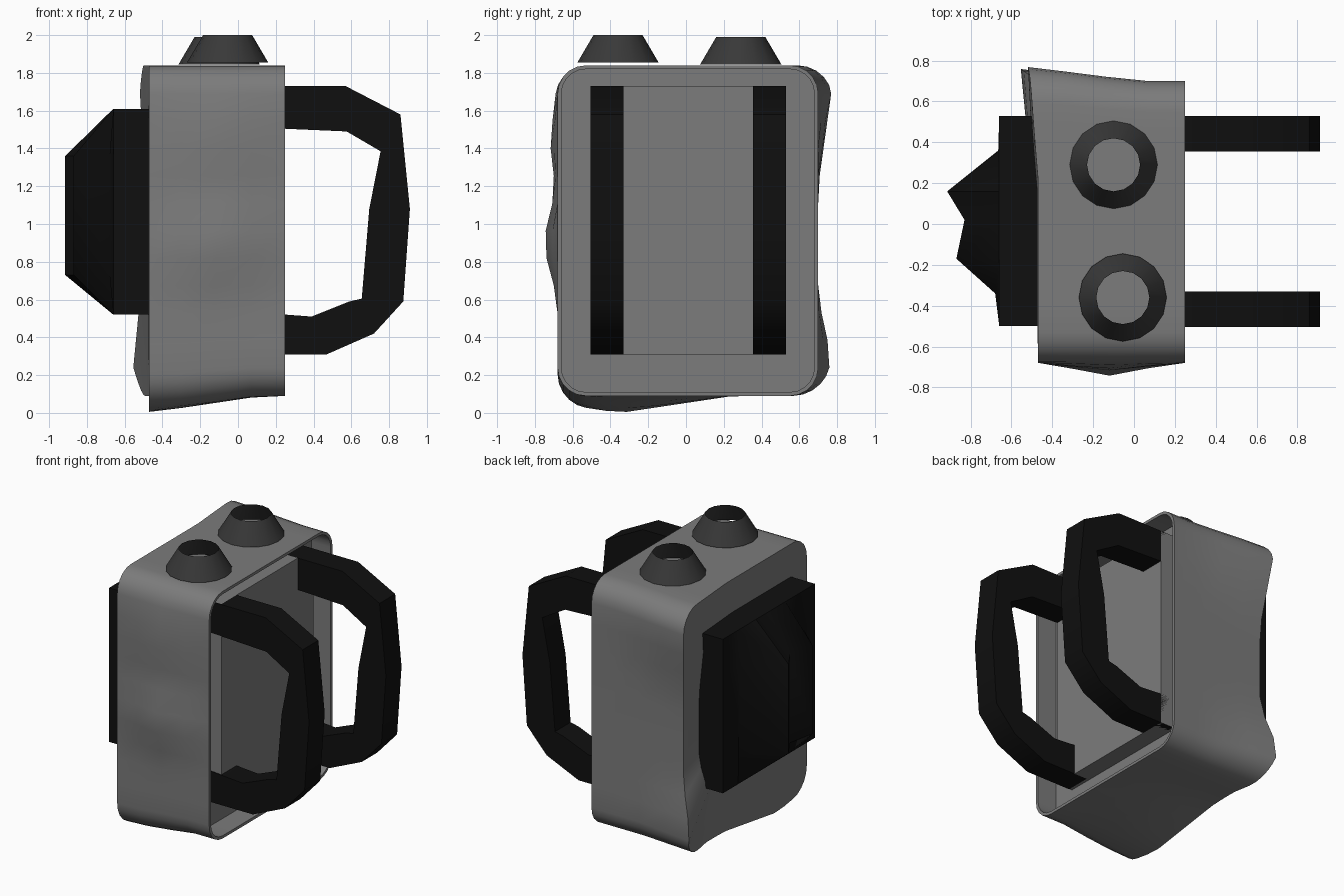
import bpy, bmesh, math
from mathutils import Vector

if "Cube" in bpy.data.objects:
    bpy.data.objects.remove(bpy.data.objects["Cube"])


def material(name, c):
    m = bpy.data.materials.new(name)
    m.diffuse_color = (*c, 1)
    m.use_nodes = True
    m.node_tree.nodes["Principled BSDF"].inputs["Base Color"].default_value = m.diffuse_color
    return m


GREY = material("grey cloth", (0.2, 0.2, 0.2))
DARK = material("dark grey rubber", (0.04, 0.04, 0.04))
BLACK = material("black cloth", (0.005, 0.005, 0.005))


def make(name, verts, faces, mat, angle=None, fix=True):
    me = bpy.data.meshes.new(name)
    me.from_pydata(verts, [], faces)
    if fix:
        bm = bmesh.new()
        bm.from_mesh(me)
        bmesh.ops.recalc_face_normals(bm, faces=bm.faces)
        bm.to_mesh(me)
        bm.free()
    ob = bpy.data.objects.new(name, me)
    bpy.context.collection.objects.link(ob)
    me.materials.append(mat)
    if angle:
        bpy.ops.object.select_all(action='DESELECT')
        ob.select_set(True)
        bpy.context.view_layer.objects.active = ob
        bpy.ops.object.shade_smooth_by_angle(angle=math.radians(angle))
    return ob


def rounded(y0, y1, z0, z1, r, seg=5, side=10):
    """Rounded rectangle in the YZ plane, with subdivided straight sides."""
    pts = []
    corners = [(y1 - r, z1 - r), (y0 + r, z1 - r), (y0 + r, z0 + r), (y1 - r, z0 + r)]
    for k, (cy, cz) in enumerate(corners):
        for i in range(seg + 1):
            a = math.pi / 2 * (k + i / seg)
            pts.append((cy + r * math.cos(a), cz + r * math.sin(a)))
        ny, nz = corners[(k + 1) % 4]
        a = math.pi / 2 * (k + 1)
        p = Vector(pts[-1])
        q = Vector((ny + r * math.cos(a), nz + r * math.sin(a)))
        pts += [tuple(p.lerp(q, i / side)) for i in range(1, side)]
    return pts


# Bag body: rounded shell, open towards the straps, with a few sagging lumps
BUMPS = [  # centre, push, radius
    ((-.47, .70, 1.70), (-.05, .07, 0), .5),
    ((-.47, .70, .29), (-.10, .07, 0), .32),
    ((-.12, -.68, .90), (0, -.08, 0), .3),
    ((-.12, -.68, 1.43), (0, -.04, 0), .35),
    ((-.47, -.35, .09), (0, 0, -.09), .6),
]


def sag(p):
    out = Vector(p)
    for c, d, r in BUMPS:
        w = max(0, 1 - (Vector(p) - Vector(c)).length / r)
        out += Vector(d) * w
    return out


outer = rounded(-.68, .70, .09, 1.84, .15)
inner = rounded(-.66, .68, .11, 1.82, .13)
n = len(outer)
rings = [[(x, y, z) for y, z in inner] for x in (.1, .25)]
rings += [[sag((x, y, z)) for y, z in outer] for x in (.25, .07, -.12, -.30, -.47)]
verts = [v for r in rings for v in r]
faces = [(k * n + i, k * n + (i + 1) % n, (k + 1) * n + (i + 1) % n, (k + 1) * n + i)
         for k in range(len(rings) - 1) for i in range(n)]
faces.append(tuple(range(n)))
last = (len(rings) - 1) * n
verts.append((-.48, 0, 1))
faces += [(last + i, last + (i + 1) % n, len(verts) - 1) for i in range(n)]
make("bag_body", verts, faces, GREY, 40)


def prism(name, outline, y0, y1, mat, quads=None, angle=None):
    m = len(outline)
    vs = [(x, y, z) for y in (y0, y1) for x, z in outline]
    fs = [(i, (i + 1) % m, m + (i + 1) % m, m + i) for i in range(m)]
    caps = quads or [tuple(range(m))]
    fs += caps + [tuple(m + i for i in c) for c in caps]
    return make(name, vs, fs, mat, angle)


# Back panel between the straps
prism("back_panel", [(.09, .31), (.22, .31), (.22, 1.73), (.09, 1.73)], -.5, .53, GREY)

# Shoulder straps: one bent outline, extruded twice
out = [(.12, 1.73), (.57, 1.73), (.86, 1.58), (.91, 1.08), (.875, .59), (.72, .42), (.47, .31), (.12, .31)]
ins = [(.12, 1.51), (.575, 1.49), (.755, 1.385), (.695, 1.08), (.655, .605), (.59, .59), (.39, .51), (.12, .53)]
h = len(out)
band = [(i, i + 1, 2 * h - 2 - i, 2 * h - 1 - i) for i in range(h - 1)]
for side, y0, y1 in (("right", -.505, -.33), ("left", .355, .53)):
    prism("strap_" + side, out + ins[::-1], y0, y1, BLACK, band, 40)

# Front pocket: a coarse height grid bulging towards -x, with side walls
ys = [-.50, -.34, -.17, .02, .16, .36, .53]
zs = [.52, .73, 1.36, 1.61]
bulge = [-.66, -.68, -.87, -.83, -.915, -.665, -.66]
R, C = len(zs), len(ys)
verts = [(bulge[i] if 0 < j < R - 1 else -.66, y, z)
         for j, z in enumerate(zs) for i, y in enumerate(ys)]
faces = [(j * C + i, j * C + i + 1, (j + 1) * C + i + 1, (j + 1) * C + i)
         for j in range(R - 1) for i in range(C - 1)]
rim = ([i for i in range(C)] + [j * C + C - 1 for j in range(1, R)]
       + [(R - 1) * C + i for i in range(C - 2, -1, -1)] + [j * C for j in range(R - 2, 0, -1)])
base = len(verts)
verts += [(-.45, verts[i][1], verts[i][2]) for i in rim]
m = len(rim)
faces += [(rim[k], rim[(k + 1) % m], base + (k + 1) % m, base + k) for k in range(m)]
make("front_pocket", verts, faces, BLACK, 40)

# Top caps: open sixteen-sided cones
for name, cx, cy, top in (("cap_back", -.10, .29, 1.99), ("cap_front", -.055, -.36, 2.0)):
    verts = [(cx + r * math.cos(math.tau * i / 16), cy + r * math.sin(math.tau * i / 16), z)
             for r, z in ((.215, top - .145), (.13, top)) for i in range(16)]
    faces = [(i, (i + 1) % 16, 16 + (i + 1) % 16, 16 + i) for i in range(16)]
    make(name, verts, faces, DARK, 30, fix=False)
